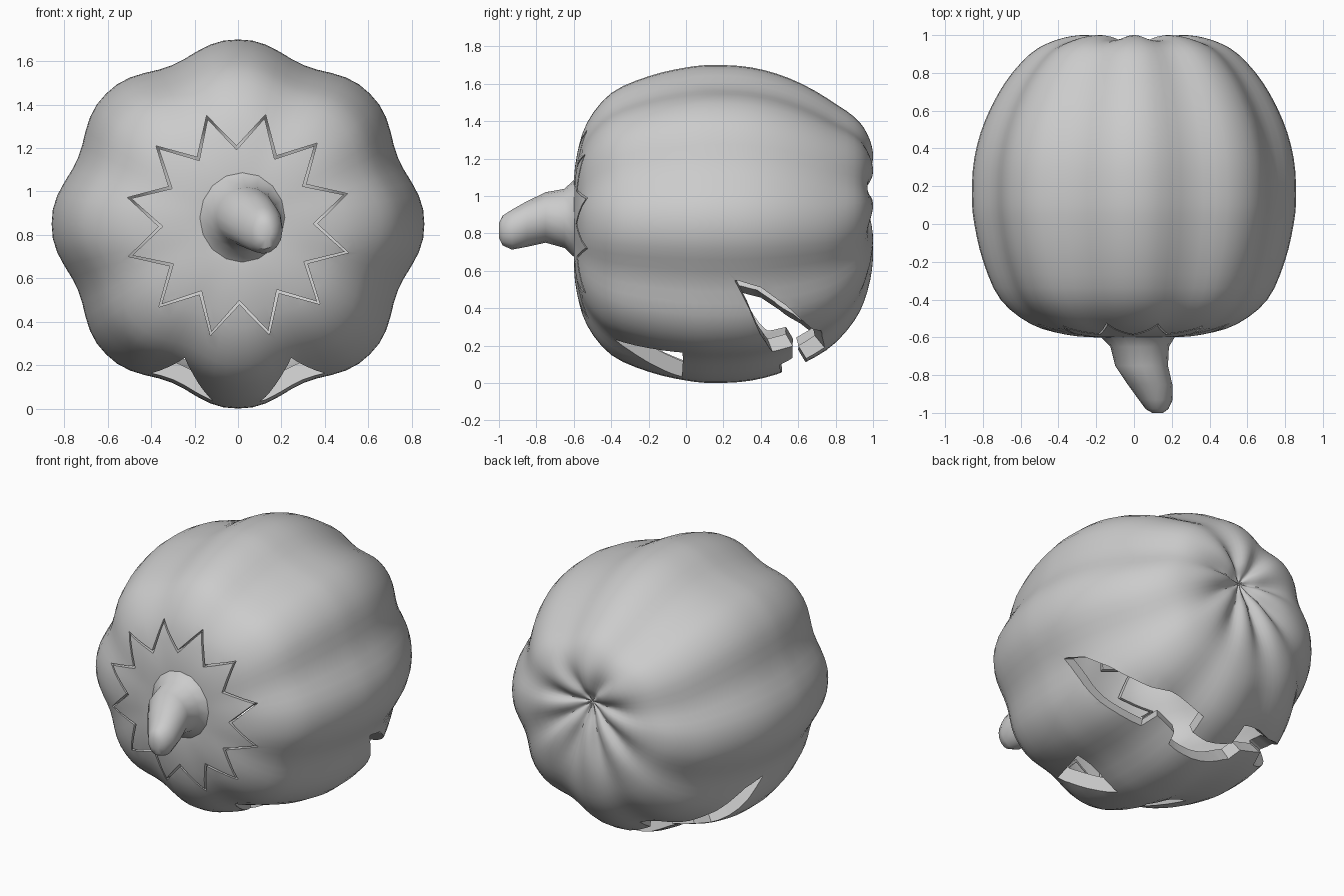
import bpy, bmesh
from math import sin, cos, pi, radians, exp
from mathutils import Vector

if "Cube" in bpy.data.objects:
    bpy.data.objects.remove(bpy.data.objects["Cube"])

MID = Vector((0, 0.2, 0.85))
# shell profile along the y axis: (y, radius)
PROFILE = [(-.575, .01), (-.59, .1), (-.60, .2), (-.585, .36), (-.53, .54), (-.40, .70),
           (-.20, .79), (0, .837), (.15, .85), (.35, .837), (.55, .78), (.75, .675),
           (.9, .545), (.97, .42), (1.0, .28), (.985, .15), (.945, .06), (.93, .01)]


def loft(name, rings):
    """Skin closed rings of points and cap both ends."""
    bm = bmesh.new()
    vs = [[bm.verts.new(p) for p in ring] for ring in rings]
    n = len(vs[0])
    for a, b in zip(vs, vs[1:]):
        for i in range(n):
            bm.faces.new((a[i], a[(i + 1) % n], b[(i + 1) % n], b[i]))
    bm.faces.new(vs[0])
    bm.faces.new(vs[-1][::-1])
    bmesh.ops.recalc_face_normals(bm, faces=bm.faces)
    mesh = bpy.data.meshes.new(name)
    bm.to_mesh(mesh)
    bm.free()
    ob = bpy.data.objects.new(name, mesh)
    bpy.context.collection.objects.link(ob)
    return ob


def apply(ob, kind, **settings):
    bpy.context.view_layer.objects.active = ob
    m = ob.modifiers.new(kind, kind)
    for k, v in settings.items():
        setattr(m, k, v)
    bpy.ops.object.modifier_apply(modifier=m.name)


def boolean(ob, cutter, operation='DIFFERENCE'):
    apply(ob, 'BOOLEAN', operation=operation, solver='EXACT', object=cutter)
    bpy.data.objects.remove(cutter)


def lerp(table, t):
    for (a, u), (b, v) in zip(table, table[1:]):
        if a <= t <= b:
            return u + (v - u) * (t - a) / (b - a)
    return table[0][1] if t < table[0][0] else table[-1][1]


def shell_point(angle, y, r):
    """Point on the ribbed skin; angle 0 is the underside."""
    groove = (0.5 - 0.5 * cos(8 * angle)) ** 1.3
    back = y > 0.5
    depth = 0.07 + (0.12 * exp(-(r / .35) ** 2) if back else 0)
    rr = r * (1 - depth * groove)
    z = MID.z - rr * cos(angle)
    if back:                                   # blossom end sits high
        z += 0.17 * max(0, 1 - r / .65)
        y -= 0.04 * groove * exp(-((r - .22) / .16) ** 2)
    return Vector((rr * sin(angle) * 1.01, y, z))


def skin(deg, y):
    return shell_point(radians(deg), y, lerp(PROFILE[3:15], y))


def toward_mid(p, k):
    return MID + (p - MID) * k


def smooth_profile(pts, steps=3):
    pts = [Vector(p) for p in pts]
    out = []
    for i in range(len(pts) - 1):
        p0, p1, p2, p3 = pts[max(i - 1, 0)], pts[i], pts[i + 1], pts[min(i + 2, len(pts) - 1)]
        for s in range(steps):
            t = s / steps
            out.append(0.5 * (2 * p1 + (p2 - p0) * t + (2 * p0 - 5 * p1 + 4 * p2 - p3) * t * t
                              + (3 * p1 - p0 - 3 * p2 + p3) * t ** 3))
    return out + [pts[-1]]


def make_shell(name):
    seg = 80
    ob = loft(name, [[shell_point(2 * pi * i / seg, y, r) for i in range(seg)]
                     for y, r in smooth_profile(PROFILE)])
    apply(ob, 'SOLIDIFY', thickness=0.08, offset=-1)
    return ob


def star(shrink):
    """Twelve-pointed prism along y for the lid cut."""
    ring = []
    for i in range(24):
        a = radians(16 + 15 * i)
        r = (0.365 if i % 2 else 0.525) - shrink
        ring.append((r * cos(a), 0.845 + r * sin(a)))
    return loft("lid_cutter", [[(x, y, z) for x, z in ring] for y in (-0.9, -0.2)])


# hollow body and its star-shaped lid
body = make_shell("pumpkin_body")
boolean(body, star(0))
lid = make_shell("lid")
boolean(lid, star(0.018), 'INTERSECT')

# triangular eyes
for pts in ([(7, -.02), (30, -.02), (21.5, -.38)], [(-8, -.02), (-30, -.02), (-21.5, -.38)]):
    tri = [skin(*p) for p in pts]
    boolean(body, loft("eye_cutter", [[toward_mid(p, k) for p in tri] for k in (0.7, 1.25)]))

# toothed mouth: lip edges as (angle, y)
upper = [(-63, .26), (-52, .36), (-38, .46), (-36.5, .57), (-25, .57), (-22, .50), (0, .51),
         (12, .50), (14, .57), (25, .57), (22 + 4, .46), (38, .43), (56, .34), (67.5, .26)]
lower = [(-63, .275), (-60, .4), (-54, .5), (-45, .61), (-30, .71), (-18, .74), (-16, .63),
         (8, .64), (9, .74), (30, .72), (45, .63), (55, .54), (64, .4), (67.5, .275)]
rings = []
for a in sorted({t for t, _ in upper + lower}):
    u, l = skin(a, lerp(upper, a)), skin(a, lerp(lower, a))
    rings.append([toward_mid(u, .6), toward_mid(l, .6), toward_mid(l, 1.3), toward_mid(u, 1.3)])
boolean(body, loft("mouth_cutter", rings))

# bent stem: y, centre x, centre z, half width, half height
STEM = [(-.55, .02, .88, .25, .26), (-.60, .02, .88, .195, .205), (-.65, .03, .88, .155, .158),
        (-.75, .04, .885, .14, .135), (-.85, .085, .85, .118, .122), (-.93, .115, .82, .09, .107),
        (-.98, .122, .815, .06, .08), (-1.0, .125, .815, .028, .04)]
stem = loft("stem", [[(cx + w * cos(2 * pi * i / 16), y, cz + h * sin(2 * pi * i / 16))
                      for i in range(16)] for y, cx, cz, w, h in STEM])

# smooth skin with crisp carved edges
for ob in (body, lid, stem):
    bpy.ops.object.select_all(action='DESELECT')
    ob.select_set(True)
    bpy.context.view_layer.objects.active = ob
    bpy.ops.object.shade_smooth_by_angle(angle=radians(38))
